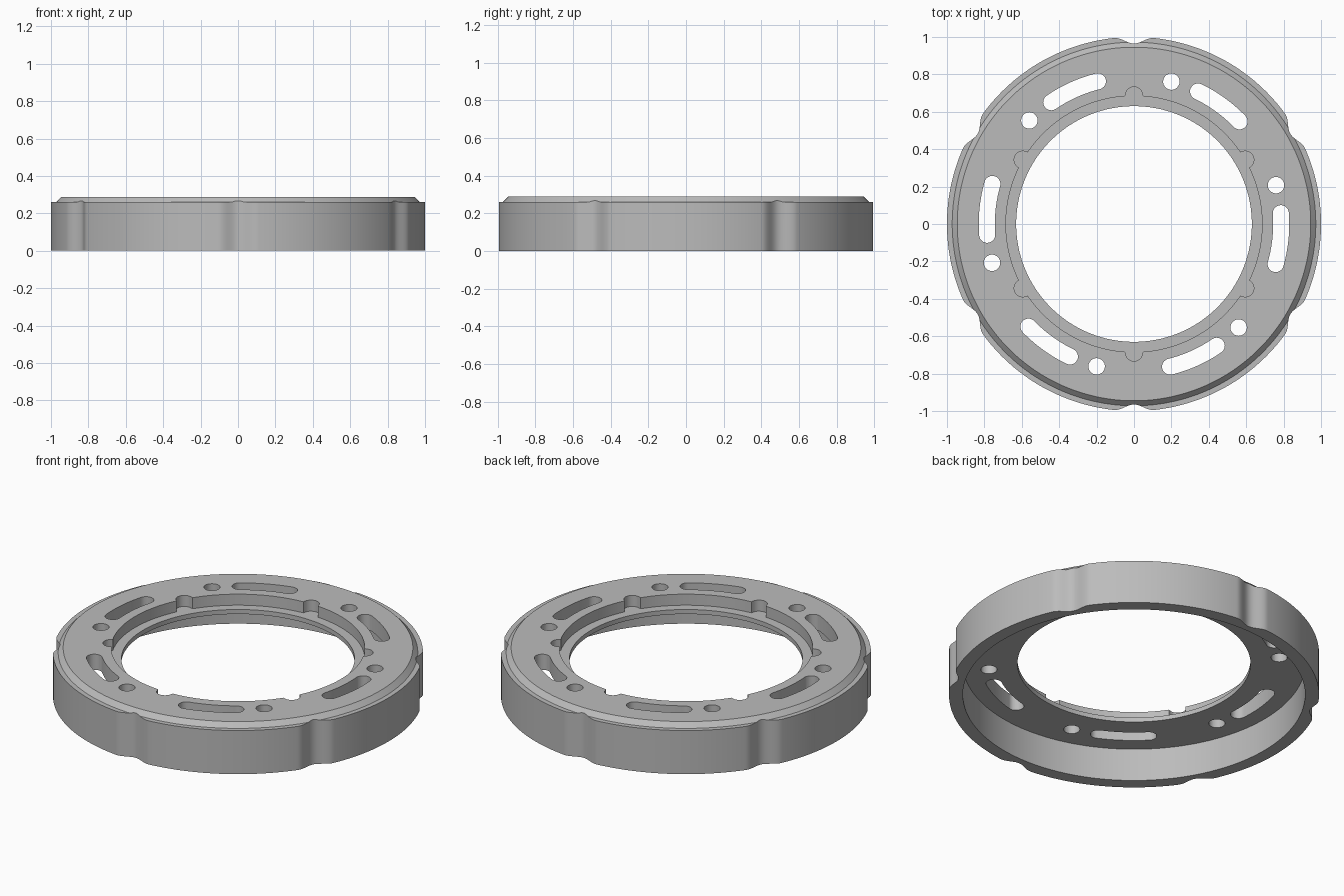
import bpy
import bmesh
from math import sin, cos, pi, radians, sqrt, asin

cube = bpy.data.objects.get("Cube")
if cube:
    bpy.data.objects.remove(cube, do_unlink=True)

STEPS = 720
REPEATS = 6

grey = bpy.data.materials.new("plain grey")
grey.use_nodes = True
grey.diffuse_color = (0.5, 0.5, 0.5, 1)
bsdf = next(n for n in grey.node_tree.nodes if n.type == "BSDF_PRINCIPLED")
bsdf.inputs["Base Color"].default_value = grey.diffuse_color


def make_object(name, bm):
    bmesh.ops.recalc_face_normals(bm, faces=bm.faces)
    mesh = bpy.data.meshes.new(name)
    bm.to_mesh(mesh)
    bm.free()
    mesh.materials.append(grey)
    obj = bpy.data.objects.new(name, mesh)
    bpy.context.collection.objects.link(obj)
    return obj


def offset_from_notch(angle):
    """Signed angle to the nearest notch centre, at 30 degrees and every 60."""
    return (angle % (pi / 3)) - pi / 6


def outer_radius(angle):
    """Rim with shallow rounded grip notches."""
    half = radians(6.2)
    d = abs(offset_from_notch(angle))
    if d >= half:
        return 1.0
    return 1.0 - 0.0175 * (1 + cos(pi * d / half))


def bore_radius(angle):
    """Counterbore with small half-round key notches."""
    centre, size = 0.687, 0.046
    d = offset_from_notch(angle)
    if abs(d) >= asin(size / centre):
        return 0.685
    return centre * cos(d) + sqrt(size ** 2 - (centre * sin(d)) ** 2)


def section(angle):
    """Ring cross-section as radius and height pairs."""
    rim = outer_radius(angle)
    bore = bore_radius(angle)
    shoulder = min(rim, 0.972)
    lip = 0.26 + (0.972 - shoulder) * 1.05
    return [(0.925, 0), (rim, 0), (rim, lip), (shoulder, lip), (0.945, 0.288),
            (bore, 0.288), (bore, 0.222), (0.63, 0.222), (0.63, 0.195), (0.925, 0.195)]


# Ring body, swept around z
bm = bmesh.new()
loops = []
for i in range(STEPS):
    a = 2 * pi * i / STEPS
    loops.append([bm.verts.new((r * cos(a), r * sin(a), z)) for r, z in section(a)])
for i in range(STEPS):
    here, there = loops[i], loops[(i + 1) % STEPS]
    for j in range(len(here)):
        k = (j + 1) % len(here)
        bm.faces.new((here[j], there[j], there[k], here[k]))
bmesh.ops.remove_doubles(bm, verts=bm.verts, dist=1e-5)
ring = make_object("ring_body", bm)


# Cutters for the curved slots and round holes
def add_slot(bm, start, end, radius=0.787, half_width=0.043, cap=16, arc=16):
    points = []

    def arc_points(r):
        return [(r * cos(start + (end - start) * t / arc),
                 r * sin(start + (end - start) * t / arc)) for t in range(1, arc)]

    def cap_points(at, first):
        return [(radius * cos(at) + half_width * cos(first + pi * t / cap),
                 radius * sin(at) + half_width * sin(first + pi * t / cap))
                for t in range(cap + 1)]

    points += arc_points(radius + half_width)
    points += cap_points(end, end)
    points += arc_points(radius - half_width)[::-1]
    points += cap_points(start, start + pi)
    add_prism(bm, points)


def add_hole(bm, at, radius=0.787, size=0.044, sides=32):
    add_prism(bm, [(radius * cos(at) + size * cos(2 * pi * t / sides),
                    radius * sin(at) + size * sin(2 * pi * t / sides))
                   for t in range(sides)])


def add_prism(bm, points):
    face = bm.faces.new([bm.verts.new((x, y, 0.1)) for x, y in points])
    new = bmesh.ops.extrude_face_region(bm, geom=[face])["geom"]
    verts = [v for v in new if isinstance(v, bmesh.types.BMVert)]
    bmesh.ops.translate(bm, verts=verts, vec=(0, 0, 0.3))


bm = bmesh.new()
for n in range(REPEATS):
    turn = n * pi / 3
    add_slot(bm, turn - radians(15.8), turn + radians(4.2))
    add_hole(bm, turn + radians(15.3))
cutter = make_object("slot_cutter", bm)
cutter.hide_render = True

cut = ring.modifiers.new("slots", "BOOLEAN")
cut.operation = "DIFFERENCE"
cut.solver = "EXACT"
cut.object = cutter

# Apply the cut, then shade the curved walls smoothly
bpy.ops.object.select_all(action="DESELECT")
ring.select_set(True)
bpy.context.view_layer.objects.active = ring
bpy.ops.object.modifier_apply(modifier=cut.name)
bpy.data.objects.remove(cutter, do_unlink=True)
bpy.ops.object.shade_smooth_by_angle(angle=radians(25))
